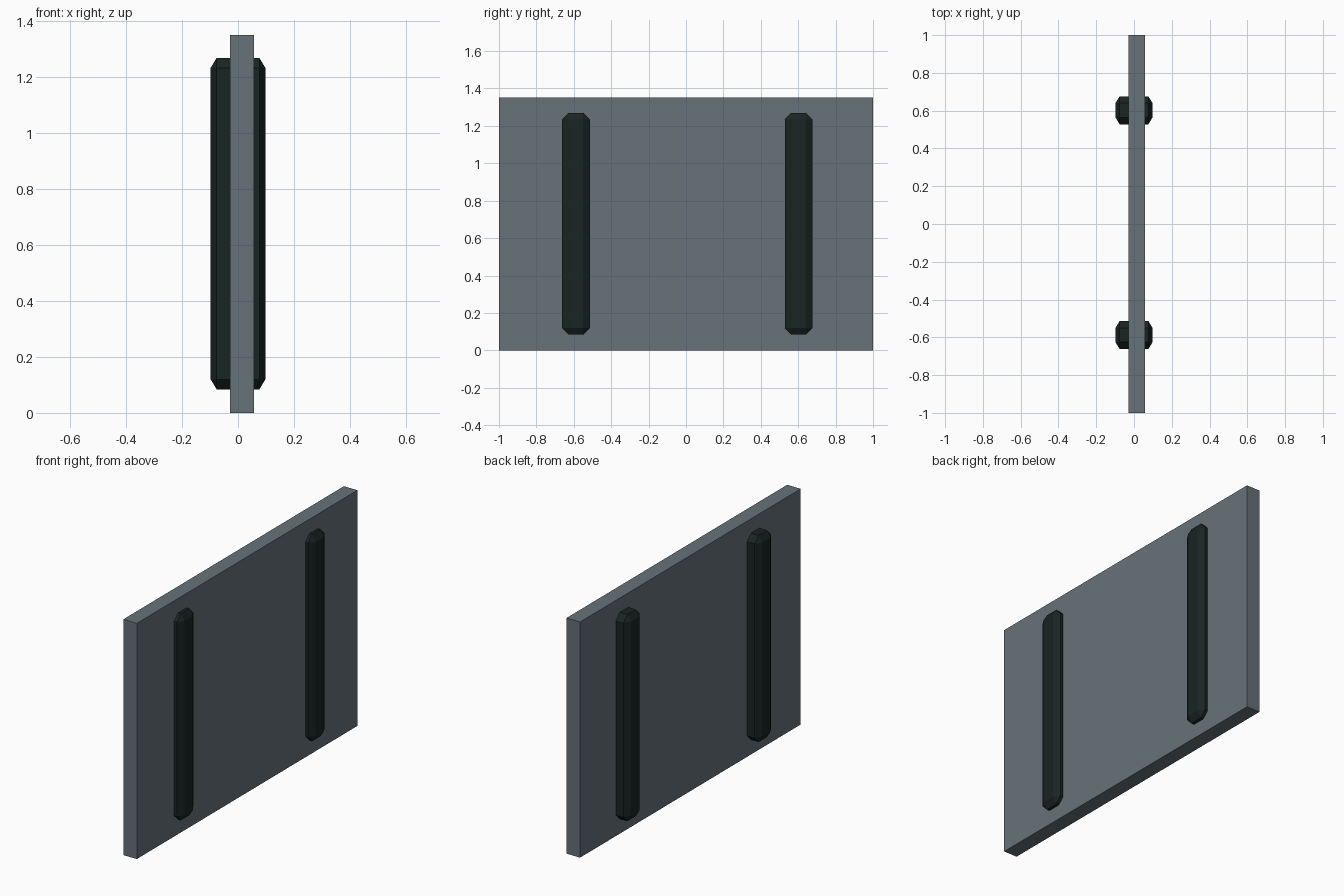
import bpy, bmesh
from mathutils import Matrix

if "Cube" in bpy.data.objects:
    bpy.data.objects.remove(bpy.data.objects["Cube"])


def material(name, rgb):
    m = bpy.data.materials.new(name)
    m.diffuse_color = (*rgb, 1)
    m.use_nodes = True
    m.node_tree.nodes["Principled BSDF"].inputs["Base Color"].default_value = m.diffuse_color
    return m


def box(name, lo, hi, mat, chamfer=None):
    """Box between two corners; chamfer gives the cut size per axis."""
    size = [b - a for a, b in zip(lo, hi)]
    centre = [(a + b) / 2 for a, b in zip(lo, hi)]
    stretch = chamfer or (1, 1, 1)
    bm = bmesh.new()
    bmesh.ops.create_cube(bm, size=1)
    # bevel in a space where the chamfer is 1 unit on every axis
    bmesh.ops.scale(bm, vec=[s / c for s, c in zip(size, stretch)], verts=bm.verts)
    if chamfer:
        bmesh.ops.bevel(bm, geom=bm.edges[:], offset=1, segments=1,
                        affect='EDGES', clamp_overlap=True)
    bmesh.ops.scale(bm, vec=stretch, verts=bm.verts)
    bmesh.ops.transform(bm, matrix=Matrix.Translation(centre), verts=bm.verts)
    me = bpy.data.meshes.new(name)
    bm.to_mesh(me)
    bm.free()
    me.materials.append(mat)
    ob = bpy.data.objects.new(name, me)
    bpy.context.collection.objects.link(ob)
    return ob


slate = material("slate", (0.133, 0.168, 0.19))
dark = material("dark_metal", (0.009, 0.018, 0.017))

# Upright slab
box("panel", (-0.028, -1, 0), (0.058, 1, 1.352), slate)

# Two chamfered bars passing through the slab
for label, y in (("front", -0.588), ("back", 0.602)):
    box(label + "_bar", (-0.098, y - 0.074, 0.084), (0.098, y + 0.074, 1.27),
        dark, chamfer=(0.022, 0.036, 0.036))
